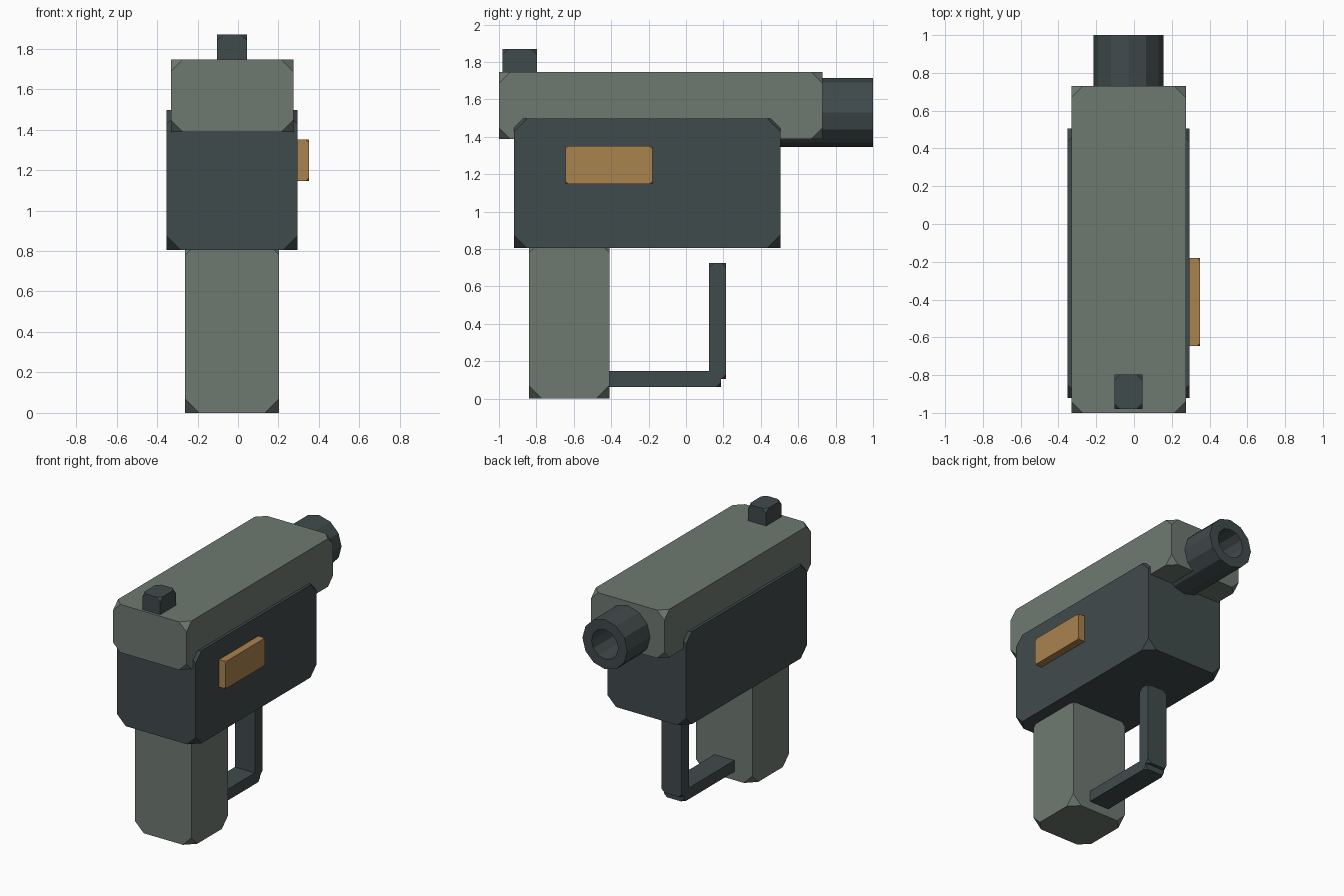
import bpy, bmesh, math
from mathutils import Matrix

cube = bpy.data.objects.get("Cube")
if cube:
    bpy.data.objects.remove(cube)


def material(name, rgb):
    m = bpy.data.materials.new(name)
    m.use_nodes = True
    colour = (*rgb, 1)
    m.diffuse_color = colour
    m.node_tree.nodes["Principled BSDF"].inputs["Base Color"].default_value = colour
    return m


SAGE = material("sage grey", (0.156, 0.191, 0.165))
SLATE = material("dark slate", (0.051, 0.069, 0.071))
TAN = material("tan", (0.402, 0.223, 0.076))
MID = -0.03  # centre plane of the body


def finish(name, bm, mat):
    bmesh.ops.recalc_face_normals(bm, faces=bm.faces)
    mesh = bpy.data.meshes.new(name)
    bm.to_mesh(mesh)
    bm.free()
    mesh.materials.append(mat)
    ob = bpy.data.objects.new(name, mesh)
    bpy.context.collection.objects.link(ob)
    return ob


def block(name, x, y, z, cut, mat):
    """Box between the given ranges with its eight corners cut off."""
    bm = bmesh.new()
    bmesh.ops.create_cube(bm, size=1)
    for v in bm.verts:
        v.co = [(a + b) / 2 + c * (b - a) for (a, b), c in zip((x, y, z), v.co)]
    bmesh.ops.bevel(bm, geom=bm.verts[:], offset=cut, offset_type='OFFSET',
                    segments=1, affect='VERTICES')
    return finish(name, bm, mat)


def centred(width):
    return (MID - width / 2, MID + width / 2)


# Main housing, slide and grip
block("body", (-0.353, 0.294), (-0.92, 0.505), (0.805, 1.497), 0.07, SLATE)
block("slide", (-0.332, 0.274), (-1, 0.73), (1.388, 1.747), 0.06, SAGE)
block("grip", (-0.261, 0.203), (-0.84, -0.41), (0, 0.85), 0.07, SAGE)

# Rear sight and side port
block("sight", centred(0.148), (-0.98, -0.797), (1.70, 1.87), 0.03, SLATE)
block("side_port", (0.25, 0.35), (-0.645, -0.18), (1.147, 1.35), 0.015, TAN)

# Trigger guard
block("guard_bottom", centred(0.165), (-0.5, 0.187), (0.063, 0.147), 0.025, SLATE)
block("guard_front", centred(0.165), (0.123, 0.213), (0.105, 0.725), 0.025, SLATE)

# Barrel: a profile with a blind bore spun round the y axis
bm = bmesh.new()
profile = [(0, 0.35), (0.185, 0.35), (0.185, 1), (0.11, 1), (0.11, 0.75), (0, 0.75)]
points = [bm.verts.new((r, y, 0)) for r, y in profile]
edges = [bm.edges.new(pair) for pair in zip(points, points[1:])]
bmesh.ops.spin(bm, geom=points + edges, cent=(0, 0, 0), axis=(0, 1, 0),
               angle=math.tau, steps=12, use_merge=False)
bmesh.ops.remove_doubles(bm, verts=bm.verts, dist=1e-4)
bmesh.ops.transform(bm, matrix=Matrix.Translation((MID, 0, 1.53)), verts=bm.verts)
finish("barrel", bm, SLATE)
